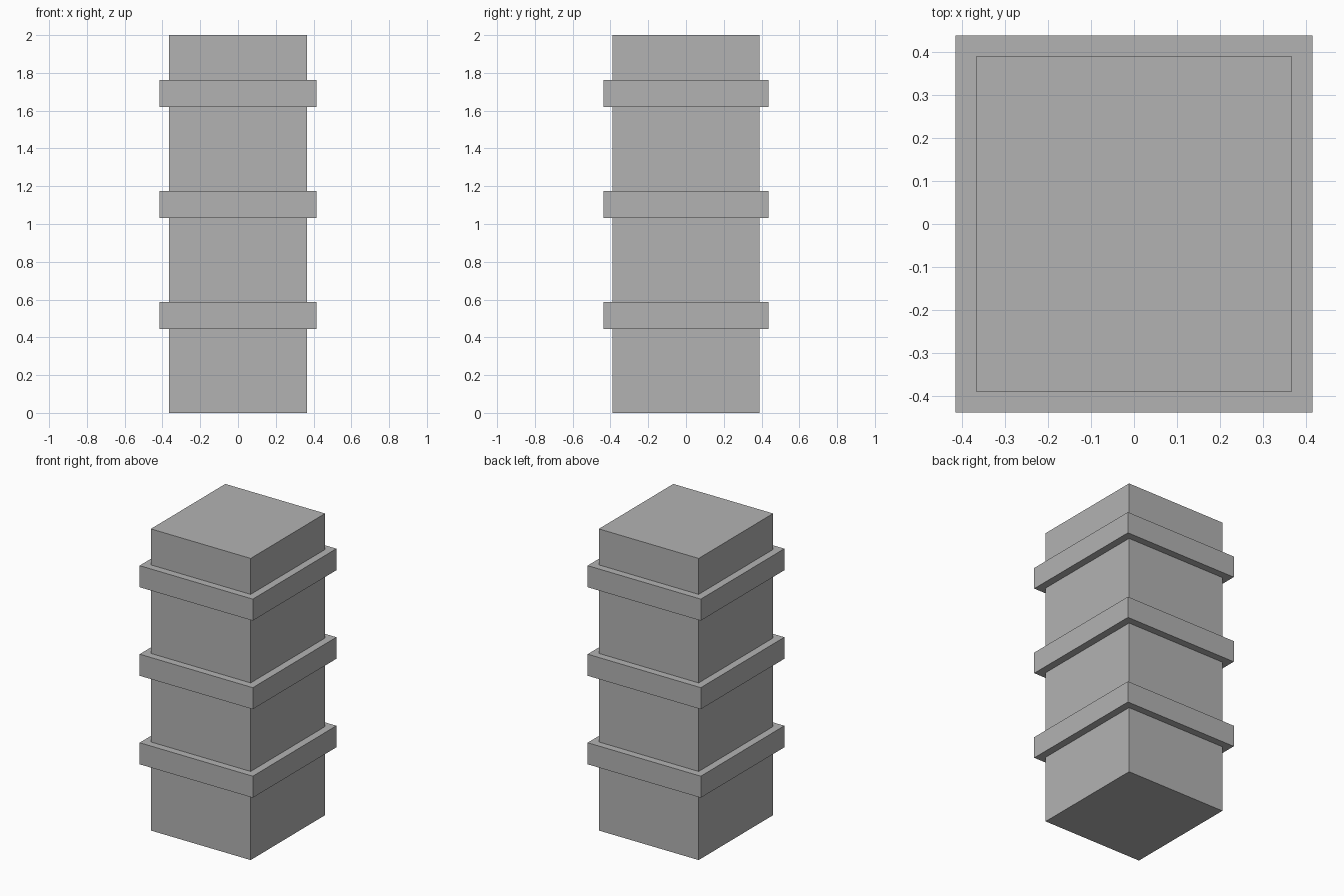
import bpy

default = bpy.data.objects.get("Cube")
if default:
    bpy.data.objects.remove(default, do_unlink=True)

# Single plain grey
grey = bpy.data.materials.new("plain_grey")
grey.use_nodes = True
colour = (0.45, 0.45, 0.45, 1)
grey.diffuse_color = colour
grey.node_tree.nodes["Principled BSDF"].inputs["Base Color"].default_value = colour


def box(name, size, z):
    """Sharp-edged box centred on the vertical axis, with its middle at height z."""
    bpy.ops.mesh.primitive_cube_add(size=1, location=(0, 0, z))
    obj = bpy.context.object
    obj.name = name
    obj.scale = size
    bpy.ops.object.transform_apply(location=False, rotation=False, scale=True)
    obj.data.materials.append(grey)
    return obj


# Square column
box("column", (0.732, 0.78, 2.0), 1.0)

# Three evenly spaced bands around the column
for i, level in enumerate(("lower", "middle", "upper")):
    box(level + "_band", (0.83, 0.876, 0.143), 0.516 + i * 0.587)
